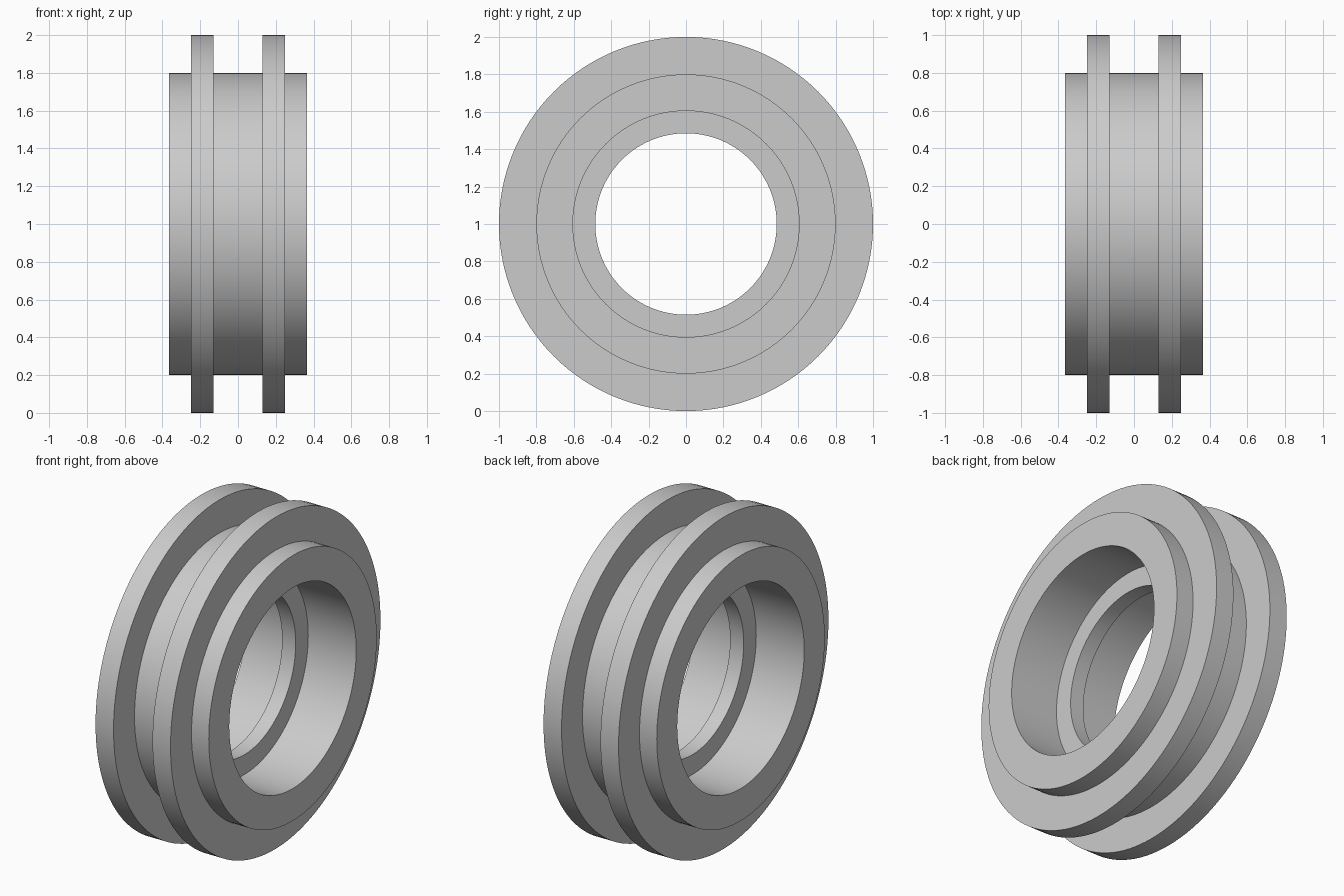
import bpy
import bmesh
import math
from mathutils import Matrix, Vector

cube = bpy.data.objects.get("Cube")
if cube:
    bpy.data.objects.remove(cube, do_unlink=True)

SEGMENTS = 128

# One plain grey for the whole part
grey = bpy.data.materials.new("plain_grey")
grey.use_nodes = True
colour = (0.6, 0.6, 0.6, 1)
grey.diffuse_color = colour
grey.node_tree.nodes["Principled BSDF"].inputs["Base Color"].default_value = colour


def lathe(name, profile):
    """Revolve a closed (x, radius) profile about the x axis at z = 1."""
    bm = bmesh.new()
    verts = [bm.verts.new((x, 0, r)) for x, r in profile]
    edges = [bm.edges.new((a, b)) for a, b in zip(verts, verts[1:] + verts[:1])]
    bmesh.ops.spin(bm, geom=verts + edges, cent=Vector(), axis=(1, 0, 0),
                   angle=math.tau, steps=SEGMENTS, use_duplicate=False)
    bmesh.ops.remove_doubles(bm, verts=bm.verts, dist=1e-4)
    bmesh.ops.translate(bm, verts=bm.verts, vec=(0, 0, 1))
    bmesh.ops.recalc_face_normals(bm, faces=bm.faces)
    mesh = bpy.data.meshes.new(name)
    bm.to_mesh(mesh)
    bm.free()
    mesh.materials.append(grey)
    obj = bpy.data.objects.new(name, mesh)
    bpy.context.collection.objects.link(obj)
    bpy.ops.object.select_all(action="DESELECT")
    obj.select_set(True)
    bpy.context.view_layer.objects.active = obj
    bpy.ops.object.shade_smooth_by_angle(angle=math.radians(30))
    return obj


# Half section: outer sleeve, flange, bore and central rib
END, FLANGE_OUT, FLANGE_IN, RIB = 0.365, 0.25, 0.13, 0.045
SLEEVE_R, FLANGE_R, BORE_R, RIB_R = 0.8, 1.0, 0.605, 0.485

half = [(FLANGE_IN, SLEEVE_R), (FLANGE_IN, FLANGE_R), (FLANGE_OUT, FLANGE_R),
        (FLANGE_OUT, SLEEVE_R), (END, SLEEVE_R), (END, BORE_R),
        (RIB, BORE_R), (RIB, RIB_R)]

# Mirror the section to the other side and revolve it
lathe("flanged_ring", half + [(-x, r) for x, r in reversed(half)])
